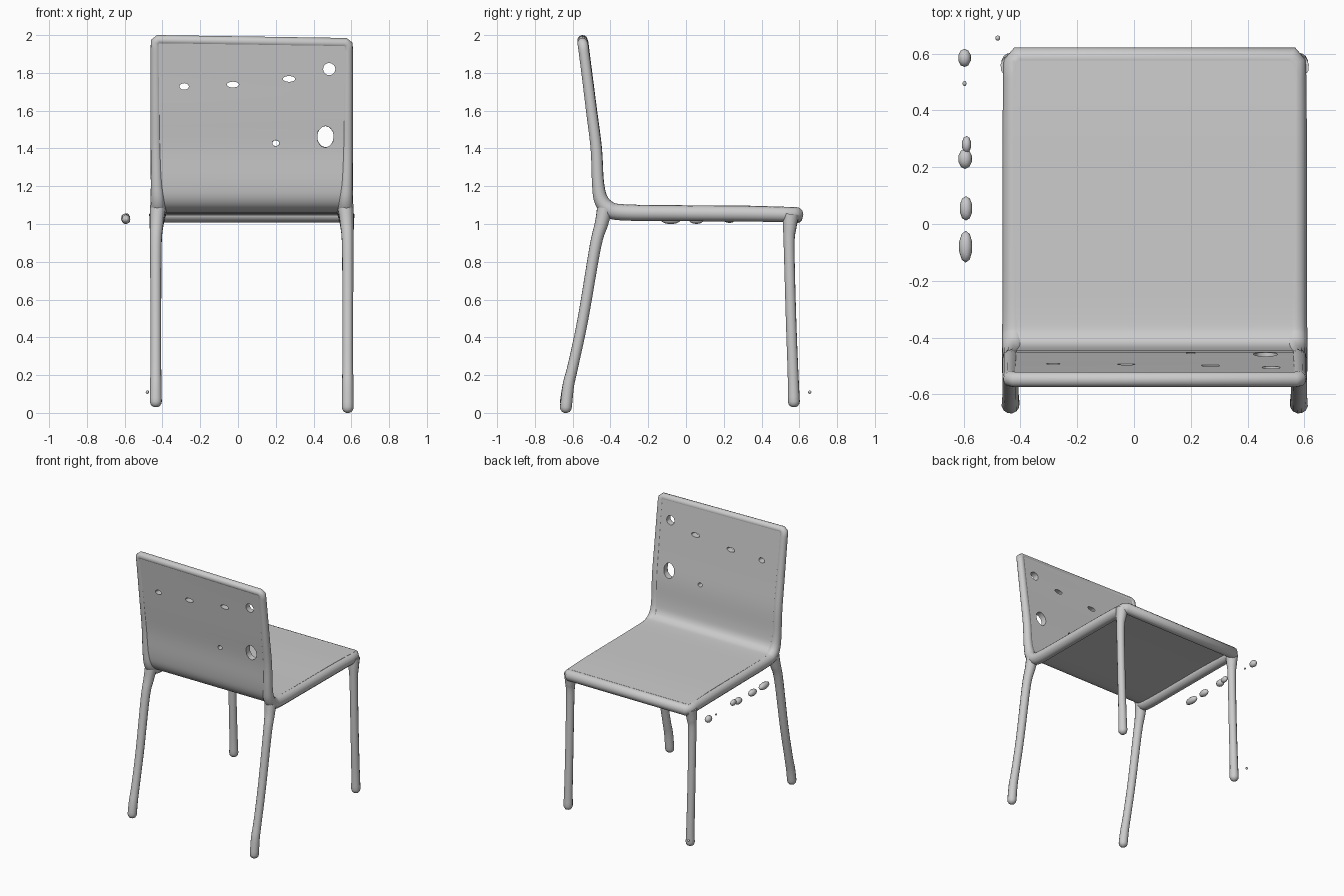
import bpy, bmesh
from mathutils import Vector, Matrix

if "Cube" in bpy.data.objects:
    bpy.data.objects.remove(bpy.data.objects["Cube"])

CX = 0.073          # the chair sits slightly right of the origin
ctx = bpy.context


def smooth(pts, n=5):
    """Catmull-Rom sampling of points of any dimension."""
    p = [Vector(q) for q in pts]
    p = [2 * p[0] - p[1]] + p + [2 * p[-1] - p[-2]]
    out = []
    for i in range(1, len(p) - 2):
        a, b, c, d = p[i - 1:i + 3]
        for k in range(n):
            t = k / n
            out.append(0.5 * (2 * b + (c - a) * t + (2 * a - 5 * b + 4 * c - d) * t * t
                              + (3 * b - a - 3 * c + d) * t ** 3))
    return out + [p[-2]]


def tilt(x, z):
    """The top edge of the backrest falls slightly to the right."""
    return z - 0.016 * x * max(0, (z - 1.2) / 0.8)


def tube(name, pts, cyclic=False):
    """Round tube through (x, y, z, radius) points, as a mesh."""
    cu = bpy.data.curves.new(name, 'CURVE')
    cu.dimensions = '3D'
    cu.bevel_depth = 1
    cu.bevel_resolution = 4
    cu.use_fill_caps = True
    sp = cu.splines.new('POLY')
    sp.points.add(len(pts) - 1)
    for q, (x, y, z, r) in zip(sp.points, pts):
        q.co = (x + CX, y, z, 1)
        q.radius = r
    sp.use_cyclic_u = cyclic
    ob = bpy.data.objects.new(name, cu)
    ctx.collection.objects.link(ob)
    select(ob)
    bpy.ops.object.convert(target='MESH')
    bpy.ops.object.shade_smooth_by_angle(angle=1.0)
    return ctx.object


def select(ob):
    bpy.ops.object.select_all(action='DESELECT')
    ob.select_set(True)
    ctx.view_layer.objects.active = ob


def blobs(name, specs):
    """Small ellipsoids given as (centre, half sizes)."""
    bm = bmesh.new()
    for c, s in specs:
        m = Matrix.Translation(c) @ Matrix.Diagonal((*s, 1))
        bmesh.ops.create_icosphere(bm, subdivisions=2, radius=1, matrix=m)
    me = bpy.data.meshes.new(name)
    bm.to_mesh(me)
    bm.free()
    ob = bpy.data.objects.new(name, me)
    ctx.collection.objects.link(ob)
    select(ob)
    bpy.ops.object.shade_smooth()
    return ob


# Seat and backrest: one bent sheet
profile = smooth([(0.575, 1.066), (0.3, 1.075), (-0.1, 1.077), (-0.32, 1.08), (-0.4, 1.093),
                  (-0.445, 1.135), (-0.463, 1.22), (-0.474, 1.4), (-0.5, 1.6),
                  (-0.525, 1.8), (-0.547, 1.97)])
cols = [-0.5 + i * 0.1 for i in range(11)]
bm = bmesh.new()
grid = [[bm.verts.new((x + CX, y, tilt(x, z))) for x in cols] for y, z in profile]
for a, b in zip(grid, grid[1:]):
    for i in range(len(cols) - 1):
        bm.faces.new((a[i], a[i + 1], b[i + 1], b[i]))
me = bpy.data.meshes.new("seat_and_backrest")
bm.to_mesh(me)
bm.free()
shell = bpy.data.objects.new("seat_and_backrest", me)
ctx.collection.objects.link(shell)
sol = shell.modifiers.new("thickness", 'SOLIDIFY')
sol.thickness = 0.045
sol.offset = 0
select(shell)
bpy.ops.object.modifier_apply(modifier="thickness")

# Worn holes through the backrest
holes = [(-0.285, 1.728, 0.026, 0.018), (-0.027, 1.738, 0.034, 0.016),
         (0.27, 1.768, 0.035, 0.016), (0.483, 1.82, 0.034, 0.034),
         (0.463, 1.462, 0.045, 0.058), (0.2, 1.428, 0.019, 0.016)]
cutter = blobs("hole_cutter", [((x, -0.5, z), (w, 0.3, h)) for x, z, w, h in holes])
cutter.hide_render = True
solid = shell.data.copy()
select(shell)
for solver in ('FLOAT', 'MANIFOLD'):
    boo = shell.modifiers.new("holes", 'BOOLEAN')
    boo.operation = 'DIFFERENCE'
    boo.solver = solver
    boo.object = cutter
    bpy.ops.object.modifier_apply(modifier="holes")
    if len(shell.data.polygons) > len(solid.polygons):
        break
    shell.data = solid.copy()      # keep the plain sheet if a solver fails
bpy.data.objects.remove(cutter)
select(shell)
bpy.ops.object.shade_smooth_by_angle()

# Rounded rim running around the whole sheet
rail = smooth([(0.494, 0.565, 1.05, 0.04), (0.494, 0.3, 1.055, 0.042), (0.494, -0.1, 1.058, 0.042),
               (0.494, -0.34, 1.062, 0.043), (0.496, -0.41, 1.08, 0.043), (0.498, -0.45, 1.13, 0.038),
               (0.503, -0.466, 1.22, 0.032), (0.506, -0.475, 1.4, 0.03), (0.507, -0.5, 1.6, 0.029),
               (0.508, -0.525, 1.8, 0.028), (0.508, -0.545, 1.955, 0.028)])
right = [(x, y, tilt(x, z), r) for x, y, z, r in rail]
left = [(-x, y, tilt(-x, z), r) for x, y, z, r in reversed(rail)]
top = [(s * 0.493, -0.548, tilt(s * 0.49, 1.967), 0.027) for s in (1, -1)]
front = [(s * 0.478, 0.584, 1.049, 0.041) for s in (-1, 1)]
tube("rim", right + top + left + front, cyclic=True)

# Legs with rounded feet
front_leg = [(0.5, 0.555, 1.05, 0.044), (0.505, 0.549, 0.98, 0.036), (0.508, 0.546, 0.88, 0.029),
             (0.508, 0.556, 0.5, 0.028), (0.508, 0.567, 0.2, 0.029)]
back_leg = [(0.497, -0.43, 1.08, 0.042), (0.503, -0.448, 1.0, 0.036), (0.508, -0.48, 0.88, 0.031),
            (0.508, -0.545, 0.5, 0.029), (0.508, -0.598, 0.25, 0.029), (0.508, -0.622, 0.15, 0.031)]
for name, leg, foot_y in (("front_leg", front_leg, 0.571), ("back_leg", back_leg, -0.636)):
    for side, s in (("left", -1), ("right", 1)):
        z0 = 0.0 if (name, s) == ("back_leg", 1) else 0.03
        pts = smooth(leg + [(0.508, foot_y, z0 + 0.03, 0.032)])
        pts += [(0.508, foot_y, z0 + h, r) for h, r in ((0.017, 0.029), (0.006, 0.021), (0, 0.008))]
        tube(f"{name}_{side}", [(s * x, y, z, r) for x, y, z, r in pts])

# Loose fragments floating beside the chair
blobs("loose_fragments", [
    ((-0.597, 0.585, 1.03), (0.023, 0.032, 0.026)), ((-0.597, 0.495, 1.03), (0.007, 0.009, 0.007)),
    ((-0.59, 0.28, 1.035), (0.017, 0.03, 0.022)), ((-0.595, 0.23, 1.03), (0.025, 0.036, 0.025)),
    ((-0.592, 0.055, 1.025), (0.023, 0.043, 0.025)), ((-0.593, -0.08, 1.025), (0.024, 0.056, 0.026)),
    ((-0.48, 0.655, 0.11), (0.009, 0.009, 0.009))])
